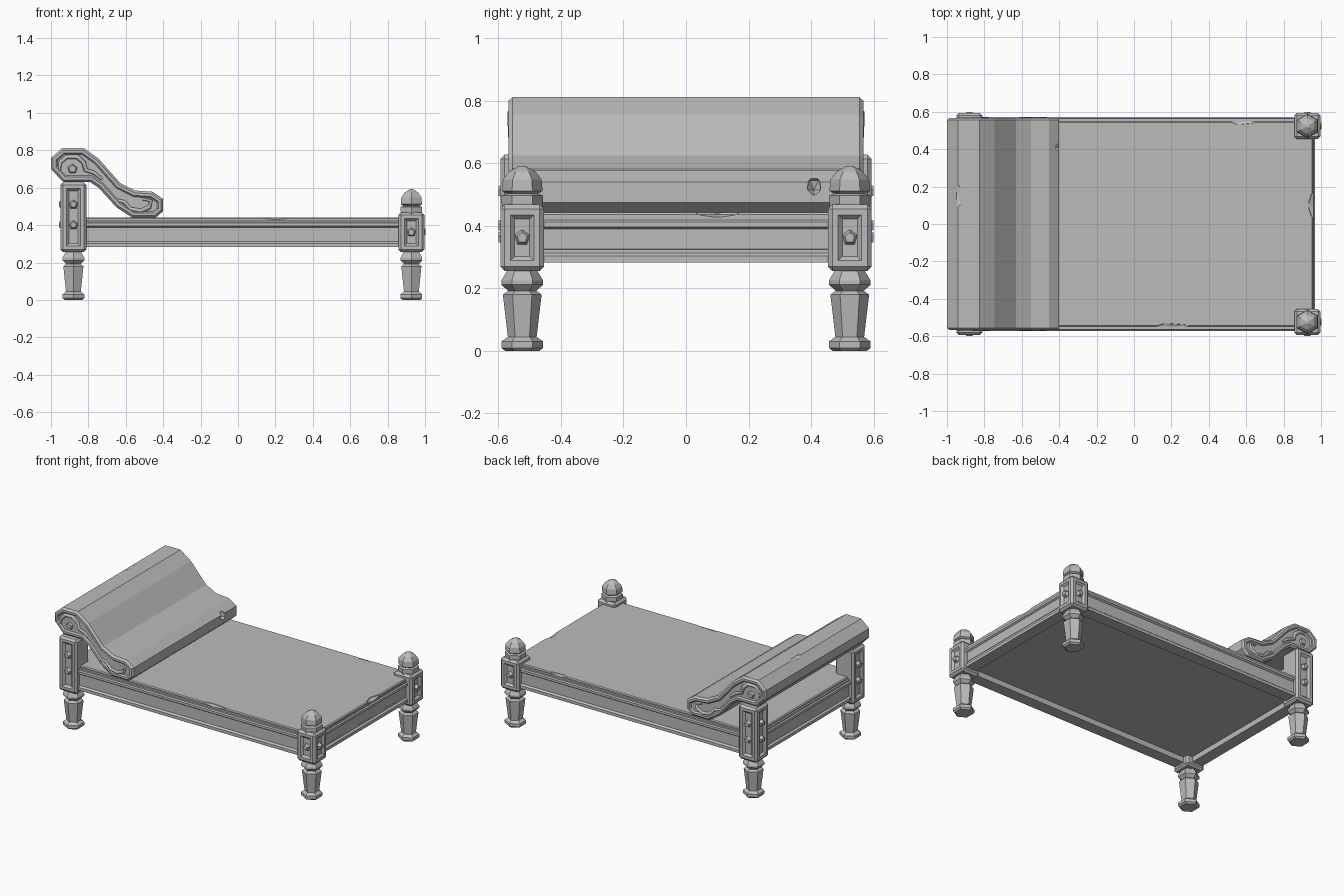
import bpy, bmesh, math
from mathutils import Vector, Matrix

if "Cube" in bpy.data.objects:
    bpy.data.objects.remove(bpy.data.objects["Cube"])

GREY = (0.5, 0.5, 0.5, 1)
stone = bpy.data.materials.new("plain_grey")
stone.use_nodes = True
stone.diffuse_color = GREY
stone.node_tree.nodes["Principled BSDF"].inputs["Base Color"].default_value = GREY


def link(name, data):
    obj = bpy.data.objects.new(name, data)
    data.materials.append(stone)
    bpy.context.collection.objects.link(obj)
    return obj


def finish(name, bm):
    bmesh.ops.recalc_face_normals(bm, faces=bm.faces)
    mesh = bpy.data.meshes.new(name)
    bm.to_mesh(mesh)
    bm.free()
    return link(name, mesh)


def box(lo, hi, bevel):
    bm = bmesh.new()
    lo, hi = Vector(lo), Vector(hi)
    bmesh.ops.create_cube(bm, size=1)
    bmesh.ops.scale(bm, vec=hi - lo, verts=bm.verts)
    bmesh.ops.translate(bm, vec=(lo + hi) / 2, verts=bm.verts)
    bmesh.ops.bevel(bm, geom=bm.edges[:], offset=bevel, segments=1, affect='EDGES')
    return bm


def prism(profile, start, end, place):
    """Extrude a 2D profile; place(u, v, t) gives the 3D position."""
    bm = bmesh.new()
    rings = [[bm.verts.new(place(u, v, t)) for u, v in profile] for t in (start, end)]
    a, b = rings
    caps = [bm.faces.new(a), bm.faces.new(b)]
    for i in range(len(a)):
        j = (i + 1) % len(a)
        bm.faces.new((a[i], a[j], b[j], b[i]))
    bmesh.ops.recalc_face_normals(bm, faces=bm.faces)
    return bm, caps


def inset(bm, faces, steps):
    for thickness, depth in steps:
        bmesh.ops.inset_individual(bm, faces=faces, thickness=thickness,
                                   depth=depth, use_even_offset=True)


def turned(name, x, y, profile, sides=6):
    """Faceted turning with a corner pointing along y."""
    bm = bmesh.new()
    rings = []
    for r, z in profile:
        angles = [math.tau * i / sides + math.pi / 2 for i in range(sides)]
        rings.append([bm.verts.new((x + r * math.cos(a), y + r * math.sin(a), z))
                      for a in angles])
    bm.faces.new(rings[0])
    bm.faces.new(rings[-1])
    for a, b in zip(rings, rings[1:]):
        for i in range(sides):
            j = (i + 1) % sides
            bm.faces.new((a[i], a[j], b[j], b[i]))
    return finish(name, bm)


def stud(name, pos, normal, radius=0.028):
    """Five-sided stud standing on a face."""
    n = Vector(normal)
    side = Vector((0, 0, 1)).cross(n)
    rot = Matrix((side, Vector((0, 0, 1)), n)).transposed().to_4x4()
    bm = bmesh.new()
    bmesh.ops.create_cone(bm, cap_ends=True, segments=5, radius1=radius,
                          radius2=radius * 0.6, depth=0.024,
                          matrix=Matrix.Translation(pos) @ rot)
    return finish(name, bm)


def chip(obj, pos, size):
    """Knock a worn chip out of an edge."""
    bm = bmesh.new()
    bmesh.ops.create_icosphere(bm, subdivisions=1, radius=1)
    bmesh.ops.scale(bm, vec=size, verts=bm.verts)
    bmesh.ops.translate(bm, vec=pos, verts=bm.verts)
    cutter = finish("chip_cutter", bm)
    cutter.hide_render = True
    mod = obj.modifiers.new("chip", 'BOOLEAN')
    mod.operation, mod.object, mod.solver = 'DIFFERENCE', cutter, 'EXACT'
    bpy.context.view_layer.objects.active = obj
    bpy.ops.object.modifier_apply(modifier=mod.name)
    bpy.data.objects.remove(cutter)


# Posts, legs and finials
LEG = [(0.055, 0), (0.067, 0.01), (0.067, 0.03), (0.046, 0.045), (0.062, 0.18),
       (0.045, 0.192), (0.067, 0.212), (0.067, 0.225), (0.045, 0.262)]
FINIAL = [(0.064, 0.46), (0.066, 0.475), (0.066, 0.497), (0.05, 0.503),
          (0.065, 0.512), (0.062, 0.548), (0.042, 0.574), (0.01, 0.592)]
HALF, POST_Y = 0.07, 0.524


def post(end, x, top, stud_heights, s):
    y = s * POST_Y
    label = f"{end}_{'back' if s > 0 else 'front'}"
    out = Vector((math.copysign(1, x), 0, 0))
    directions = [out, Vector((0, s, 0))]
    bm = box((x - HALF, y - HALF, 0.256), (x + HALF, y + HALF, top), 0.014)
    bm.normal_update()
    faces = [f for f in bm.faces if any(f.normal.dot(d) > 0.99 for d in directions)]
    inset(bm, faces, [(0.019, 0), (0.013, -0.014)])
    finish(label + "_post", bm)
    turned(label + "_leg", x, y, LEG)
    for d in directions:
        for z in stud_heights:
            stud(label + "_stud", Vector((x, y, z)) + d * (HALF - 0.006), d)


for s in (-1, 1):
    post("foot", 0.927, 0.468, [0.362], s)
    turned("finial", 0.927, s * POST_Y, FINIAL)
    post("head", -0.88, 0.628, [0.40, 0.51], s)


# Moulded rails
def rail_profile(o):
    return [(o - 0.08, 0.283), (o, 0.283), (o, 0.303), (o - 0.012, 0.313),
            (o - 0.012, 0.388), (o, 0.396), (o, 0.412), (o - 0.008, 0.418),
            (o - 0.008, 0.428), (o - 0.08, 0.428)]


for s, name in ((-1, "front_rail"), (1, "back_rail")):
    bm, _ = prism(rail_profile(0.572), -0.86, 0.9, lambda u, v, t: (t, s * u, v))
    finish(name, bm)
for s, o, name in ((-1, 0.93, "head_rail"), (1, 0.967, "foot_rail")):
    bm, _ = prism(rail_profile(o), -0.5, 0.5, lambda u, v, t: (s * u, t, v))
    finish(name, bm)

# Bed platform
platform = finish("platform", box((-0.91, -0.549, 0.32), (0.957, 0.549, 0.442), 0.006))
chip(platform, (0.2, -0.555, 0.447), (0.12, 0.028, 0.02))
chip(platform, (0.58, 0.555, 0.447), (0.09, 0.028, 0.02))
chip(platform, (0.962, 0.1, 0.447), (0.035, 0.08, 0.022))

# Curved headrest with raised, hollowed end panels
HEADREST = [(-1, 0.70), (-1, 0.76), (-0.94, 0.812), (-0.825, 0.812), (-0.745, 0.755),
            (-0.63, 0.625), (-0.55, 0.585), (-0.455, 0.578), (-0.40, 0.54),
            (-0.40, 0.475), (-0.44, 0.44), (-0.565, 0.44), (-0.65, 0.495),
            (-0.745, 0.60), (-0.79, 0.63), (-0.935, 0.63)]
bm, caps = prism(HEADREST, -0.555, 0.555, lambda u, v, t: (u, t, v))
inset(bm, caps, [(0.012, 0.013), (0.014, 0), (0.008, -0.01)])
headrest = finish("headrest", bm)
chip(headrest, (-0.395, 0.41, 0.53), (0.045, 0.025, 0.035))
chip(headrest, (-0.945, 0.15, 0.818), (0.03, 0.08, 0.016))

# Carved scrolls and boss on the headrest ends
UPPER = [(-0.955, 0.695), (-0.95, 0.735), (-0.915, 0.765), (-0.86, 0.765),
         (-0.825, 0.735), (-0.815, 0.695), (-0.77, 0.68), (-0.725, 0.645)]
LOWER = [(-0.66, 0.535), (-0.61, 0.525), (-0.575, 0.485), (-0.52, 0.475),
         (-0.475, 0.495), (-0.465, 0.53), (-0.51, 0.54)]
for s in (-1, 1):
    for name, path in (("upper_scroll", UPPER), ("lower_scroll", LOWER)):
        curve = bpy.data.curves.new(name, 'CURVE')
        curve.dimensions = '3D'
        curve.bevel_depth, curve.bevel_resolution = 0.014, 0
        curve.use_fill_caps = True
        spline = curve.splines.new('POLY')
        spline.points.add(len(path) - 1)
        for i, (p, (x, z)) in enumerate(zip(spline.points, path)):
            p.co = (x, s * 0.557, z, 1)
            p.radius = 0.6 + 0.4 * math.sin(math.pi * i / (len(path) - 1))
        link(name, curve)
    stud("headrest_boss", (-0.885, s * 0.558, 0.70), (0, s, 0), 0.034)
